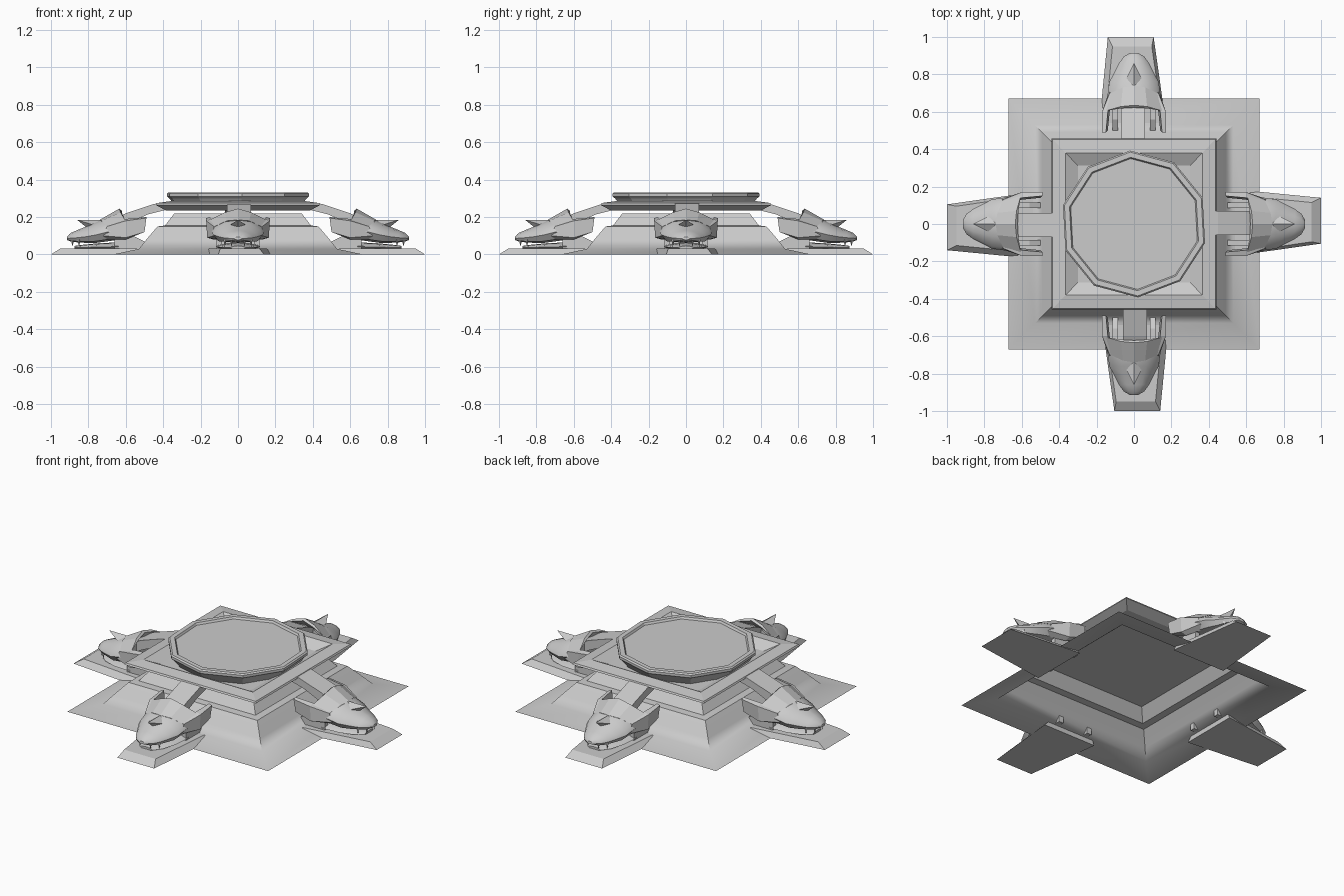
import bpy, bmesh, math
from mathutils import Vector, Matrix

cube = bpy.data.objects.get("Cube")
if cube:
    bpy.data.objects.remove(cube, do_unlink=True)

stone = bpy.data.materials.new("grey_stone")
stone.use_nodes = True
stone.diffuse_color = (0.6, 0.6, 0.6, 1)
stone.node_tree.nodes["Principled BSDF"].inputs["Base Color"].default_value = (0.6, 0.6, 0.6, 1)


def loft(name, rings, caps=(True, True), angle=None):
    """Skin a list of equally long closed rings."""
    bm = bmesh.new()
    rows = [[bm.verts.new(p) for p in ring] for ring in rings]
    n = len(rows[0])
    for a, b in zip(rows, rows[1:]):
        for i in range(n):
            j = (i + 1) % n
            bm.faces.new((a[i], a[j], b[j], b[i]))
    if caps[0]:
        bm.faces.new(rows[0][::-1])
    if caps[1]:
        bm.faces.new(rows[-1])
    bmesh.ops.recalc_face_normals(bm, faces=bm.faces)
    mesh = bpy.data.meshes.new(name)
    bm.to_mesh(mesh)
    bm.free()
    mesh.materials.append(stone)
    ob = bpy.data.objects.new(name, mesh)
    bpy.context.collection.objects.link(ob)
    if angle:
        bpy.ops.object.select_all(action='DESELECT')
        ob.select_set(True)
        bpy.context.view_layer.objects.active = ob
        bpy.ops.object.shade_smooth_by_angle(angle=math.radians(angle))
    return ob


def square(h, z, stretch=1.0):
    return [(sx * h, sy * h * stretch, z) for sx, sy in ((-1, -1), (1, -1), (1, 1), (-1, 1))]


def disc(r, z, n=10):
    turn = math.radians(93)
    return [(r * math.cos(turn + math.tau * i / n), r * math.sin(turn + math.tau * i / n), z)
            for i in range(n)]


def slab(name, outline, x0, x1):
    """Side outline of (reach, height) pairs, given width from x0 to x1."""
    return loft(name, [[(x, -r, z) for r, z in outline] for x in (x0, x1)])


def spike(name, base, tip):
    """Pointed solid from a base ring to a tip."""
    tip = Vector(tip)
    top = [tip + (Vector(p) - tip) * 0.02 for p in base]
    return loft(name, [base, top])


# Stepped hollow base
steps = [(0.67, 0), (0.53, 0.03), (0.49, 0.08), (0.43, 0.15), (0.39, 0.155), (0.34, 0.22)]
loft("stepped_base", [square(h, z) for h, z in steps], (False, True), 40)

# Square frame with a sunken bed
frame = [(0.385, 0.235), (0.44, 0.265), (0.435, 0.275), (0.365, 0.285), (0.3, 0.25)]
loft("square_frame", [square(h, z, 1.04) for h, z in frame])

# Ten-sided plinth with a raised rim
plinth = [(0.34, 0.25), (0.38, 0.30), (0.393, 0.31), (0.393, 0.325), (0.385, 0.332),
          (0.357, 0.332), (0.35, 0.32)]
loft("round_plinth", [disc(r, z) for r, z in plinth])

# One guardian, facing the front
parts = []

# Foot plate, tapering outwards
parts.append(loft("foot_plate", [
    [(-0.105, -1, 0), (0.14, -1, 0), (0.185, -0.54, 0), (-0.17, -0.54, 0)],
    [(-0.095, -0.95, 0.032), (0.115, -0.95, 0.032), (0.155, -0.54, 0.032), (-0.155, -0.54, 0.032)]]))

# Neck reaching down from the frame
parts.append(slab("neck", [(0.38, 0.28), (0.45, 0.27), (0.60, 0.22), (0.68, 0.18),
                           (0.68, 0.12), (0.58, 0.17), (0.48, 0.215), (0.38, 0.24)], -0.06, 0.07))


def head_ring(r, w, low, high):
    shape = [(0, 1), (0.5, 0.88), (0.9, 0.6), (1, 0.38), (0.8, 0.08), (0, 0)]
    shape += [(-x, z) for x, z in shape[-2:0:-1]]
    return [(x * w, -r, low + z * (high - low)) for x, z in shape]


# Upper head, from the hooded back to the snout
parts.append(loft("head", [head_ring(*s) for s in (
    (0.63, 0.15, 0.08, 0.205), (0.70, 0.14, 0.07, 0.2), (0.76, 0.132, 0.062, 0.175),
    (0.81, 0.105, 0.062, 0.15), (0.86, 0.08, 0.065, 0.13), (0.895, 0.055, 0.07, 0.115),
    (0.915, 0.02, 0.078, 0.095))], angle=35))

# Lower jaw
parts.append(loft("lower_jaw", [head_ring(*s) for s in (
    (0.64, 0.12, 0.028, 0.065), (0.75, 0.11, 0.028, 0.06), (0.83, 0.08, 0.028, 0.052),
    (0.875, 0.04, 0.03, 0.046))], angle=35))

# Swept crest along the back of the skull
parts.append(loft("crest", [
    [(-0.125, -0.70, 0.15), (-0.06, -0.73, 0.18), (0, -0.74, 0.185), (0.06, -0.73, 0.18),
     (0.125, -0.70, 0.15), (0.06, -0.67, 0.16), (0, -0.66, 0.165), (-0.06, -0.67, 0.16)],
    [(-0.15, -0.605, 0.185), (-0.07, -0.628, 0.225), (0, -0.635, 0.245), (0.07, -0.628, 0.225),
     (0.15, -0.605, 0.185), (0.07, -0.618, 0.215), (0, -0.622, 0.235), (-0.07, -0.618, 0.215)]]))

# Nose horn
parts.append(spike("nose_horn", [(0, -0.73, 0.185), (0.04, -0.78, 0.16),
                                 (0, -0.81, 0.145), (-0.04, -0.78, 0.16)], (0, -0.86, 0.185)))

# Cheek fins, inner struts and teeth on both sides
for side, label in ((1, "left"), (-1, "right")):
    parts.append(loft(label + "_cheek_fin", [
        [(side * x, -r, z) for x, r, z in ((0.10, 0.72, 0.08), (0.13, 0.72, 0.10),
                                           (0.13, 0.70, 0.15), (0.10, 0.70, 0.15))],
        [(side * x, -r, z) for x, r, z in ((0.13, 0.60, 0.08), (0.165, 0.60, 0.09),
                                           (0.17, 0.60, 0.18), (0.14, 0.60, 0.19))],
        [(side * x, -r, z) for x, r, z in ((0.14, 0.50, 0.12), (0.165, 0.50, 0.12),
                                           (0.17, 0.49, 0.195), (0.15, 0.49, 0.2))]]))
    parts.append(slab(label + "_strut", [(0.66, 0.03), (0.66, 0.10), (0.56, 0.10), (0.50, 0.07),
                                         (0.50, 0.03)], side * 0.085, side * 0.115))
    for x, r in ((0.035, 0.885), (0.07, 0.85)):
        ring = [(side * x + 0.009 * math.cos(a), -r + 0.009 * math.sin(a), 0.08)
                for a in (0, math.pi / 2, math.pi, -math.pi / 2)]
        parts.append(spike(label + "_tooth", ring, (side * x, -r, 0.042)))

# Repeat the guardian on the other three sides
for k, place in ((1, "left"), (2, "back"), (3, "right")):
    for ob in parts:
        twin = ob.copy()
        twin.name = place + "_side_" + ob.name
        twin.matrix_world = Matrix.Rotation(k * math.pi / 2, 4, 'Z')
        bpy.context.collection.objects.link(twin)
